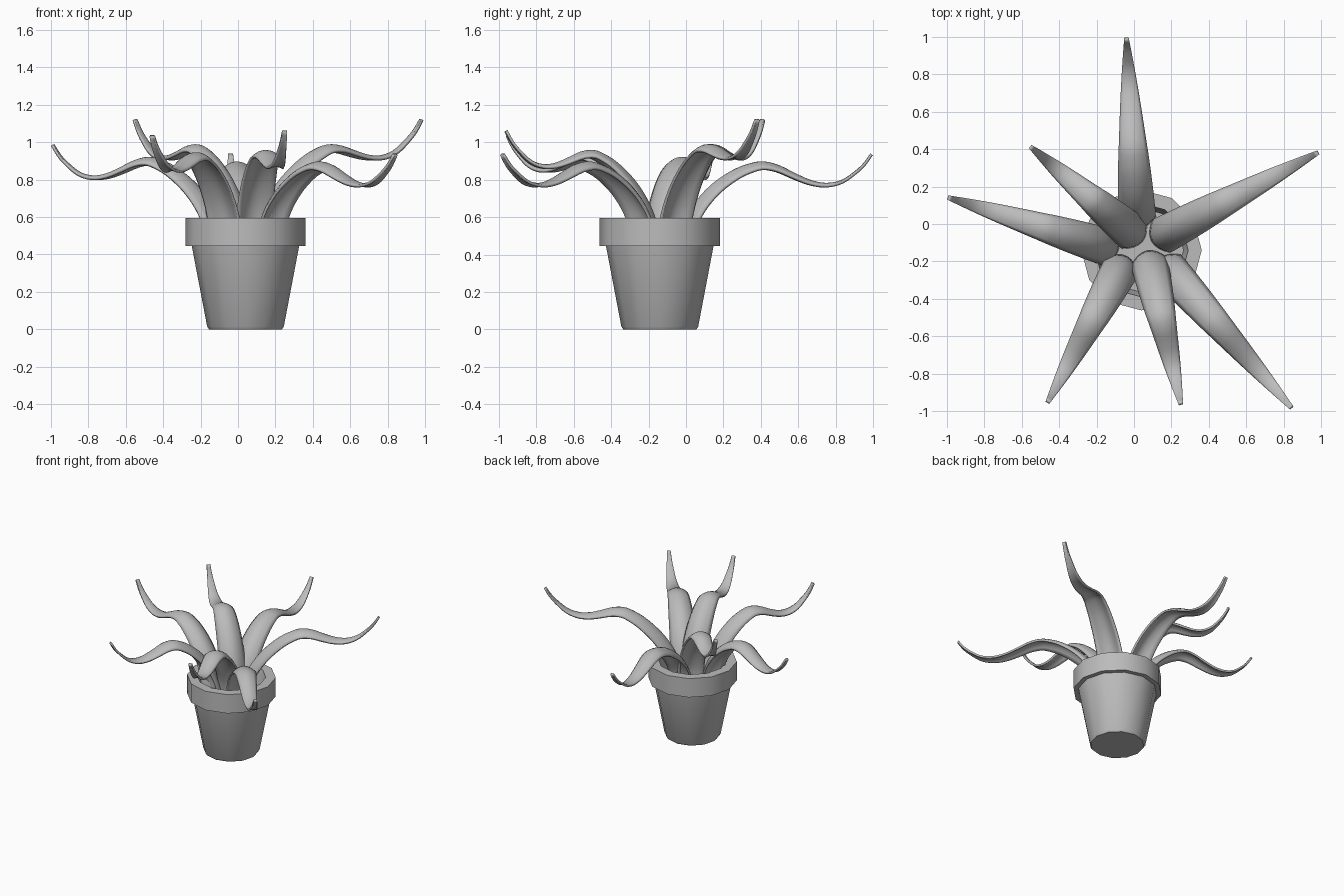
import bpy, bmesh, math
from mathutils import Vector

old = bpy.data.objects.get("Cube")
if old:
    bpy.data.objects.remove(old, do_unlink=True)

grey = bpy.data.materials.new("plain_grey")
grey.use_nodes = True
grey.diffuse_color = (0.5, 0.5, 0.5, 1)
grey.node_tree.nodes["Principled BSDF"].inputs["Base Color"].default_value = (0.5, 0.5, 0.5, 1)

POT = Vector((0.04, -0.14, 0))


def finish(name, bm, angle):
    """Turn a bmesh into a smooth object with sharp edges kept."""
    bmesh.ops.recalc_face_normals(bm, faces=bm.faces)
    mesh = bpy.data.meshes.new(name)
    bm.to_mesh(mesh)
    bm.free()
    mesh.materials.append(grey)
    obj = bpy.data.objects.new(name, mesh)
    bpy.context.collection.objects.link(obj)
    bpy.ops.object.select_all(action="DESELECT")
    obj.select_set(True)
    bpy.context.view_layer.objects.active = obj
    bpy.ops.object.shade_smooth_by_angle(angle=math.radians(angle))
    return obj


def lathe(name, profile, sides):
    """Spin a (radius, height) profile about the pot axis and cap both ends."""
    bm = bmesh.new()
    rings = []
    for r, z in profile:
        rings.append([bm.verts.new(POT + Vector((r * math.cos(a), r * math.sin(a), z)))
                      for a in (math.tau * i / sides for i in range(sides))])
    for low, high in zip(rings, rings[1:]):
        for i in range(sides):
            j = (i + 1) % sides
            bm.faces.new((low[i], low[j], high[j], high[i]))
    bm.faces.new(rings[0])
    bm.faces.new(rings[-1])
    return finish(name, bm, 35)


# Pot: tapered wall, overhanging rim, hollow inside down to the soil
lathe("pot", [(0.195, 0), (0.205, 0.015), (0.287, 0.445), (0.322, 0.445), (0.322, 0.595),
              (0.25, 0.595), (0.225, 0.46)], 12)

# Leaf ridge line: fraction of the reach, height
RIDGE = [(0, 0.46), (0.015, 0.56), (0.07, 0.67), (0.16, 0.77), (0.27, 0.845), (0.36, 0.88),
         (0.43, 0.89), (0.51, 0.87), (0.6, 0.825), (0.68, 0.79), (0.76, 0.775),
         (0.84, 0.79), (0.91, 0.835), (0.96, 0.88), (1, 0.935)]


def smooth_path(points, steps):
    """Catmull-Rom interpolation through the points."""
    pts = [Vector(p) for p in points]
    pts = [2 * pts[0] - pts[1]] + pts + [2 * pts[-1] - pts[-2]]
    path = []
    for a, b, c, d in zip(pts, pts[1:], pts[2:], pts[3:]):
        for s in range(steps):
            t = s / steps
            path.append(0.5 * (2 * b + (c - a) * t + (2 * a - 5 * b + 4 * c - d) * t ** 2
                               + (3 * b - a - 3 * c + d) * t ** 3))
    return path + [pts[-2]]


def leaf(name, base, tip, tip_height, across=8):
    """Arched strap leaf, narrowing to a blunt tip that curls up."""
    base, tip = Vector((*base, 0)), Vector((*tip, 0))
    reach = (tip - base).length
    out = (tip - base).normalized()
    side = Vector((-out.y, out.x, 0))
    lift = tip_height - RIDGE[-1][1]
    line = [base + out * reach * p.x + Vector((0, 0, p.y + lift * p.x * (1.25 - 0.25 * p.x)))
            for p in smooth_path(RIDGE, 3)]
    bm = bmesh.new()
    rows = []
    for i, p in enumerate(line):
        along = (line[min(i + 1, len(line) - 1)] - line[max(i - 1, 0)]).normalized()
        normal = along.cross(side)
        u = max(0, (p - base).dot(out) / reach)
        width = 0.025 + 0.165 * (1 - u ** 1.5)
        sag = 1.6 * width ** 2
        rows.append([bm.verts.new(p + side * width * k / 2 - normal * sag * k * k)
                     for k in (2 * j / across - 1 for j in range(across + 1))])
    for a, b in zip(rows, rows[1:]):
        for j in range(across):
            bm.faces.new((a[j], a[j + 1], b[j + 1], b[j]))
    obj = finish(name, bm, 60)
    solid = obj.modifiers.new("thickness", "SOLIDIFY")
    solid.thickness = 0.015
    solid.offset = 0
    return obj


# Leaves: base, tip, tip height
leaf("leaf_back", (0.02, -0.02), (-0.04, 0.99), 0.935)
leaf("leaf_back_left", (0.10, -0.09), (0.98, 0.38), 1.12)
leaf("leaf_front_left", (0.14, -0.19), (0.84, -0.98), 0.935)
leaf("leaf_front", (0.07, -0.15), (0.25, -0.96), 1.06)
leaf("leaf_front_right", (-0.04, -0.18), (-0.46, -0.95), 1.035)
leaf("leaf_right", (-0.09, -0.14), (-0.99, 0.14), 0.985)
leaf("leaf_back_right", (0.04, -0.09), (-0.55, 0.41), 1.12)
